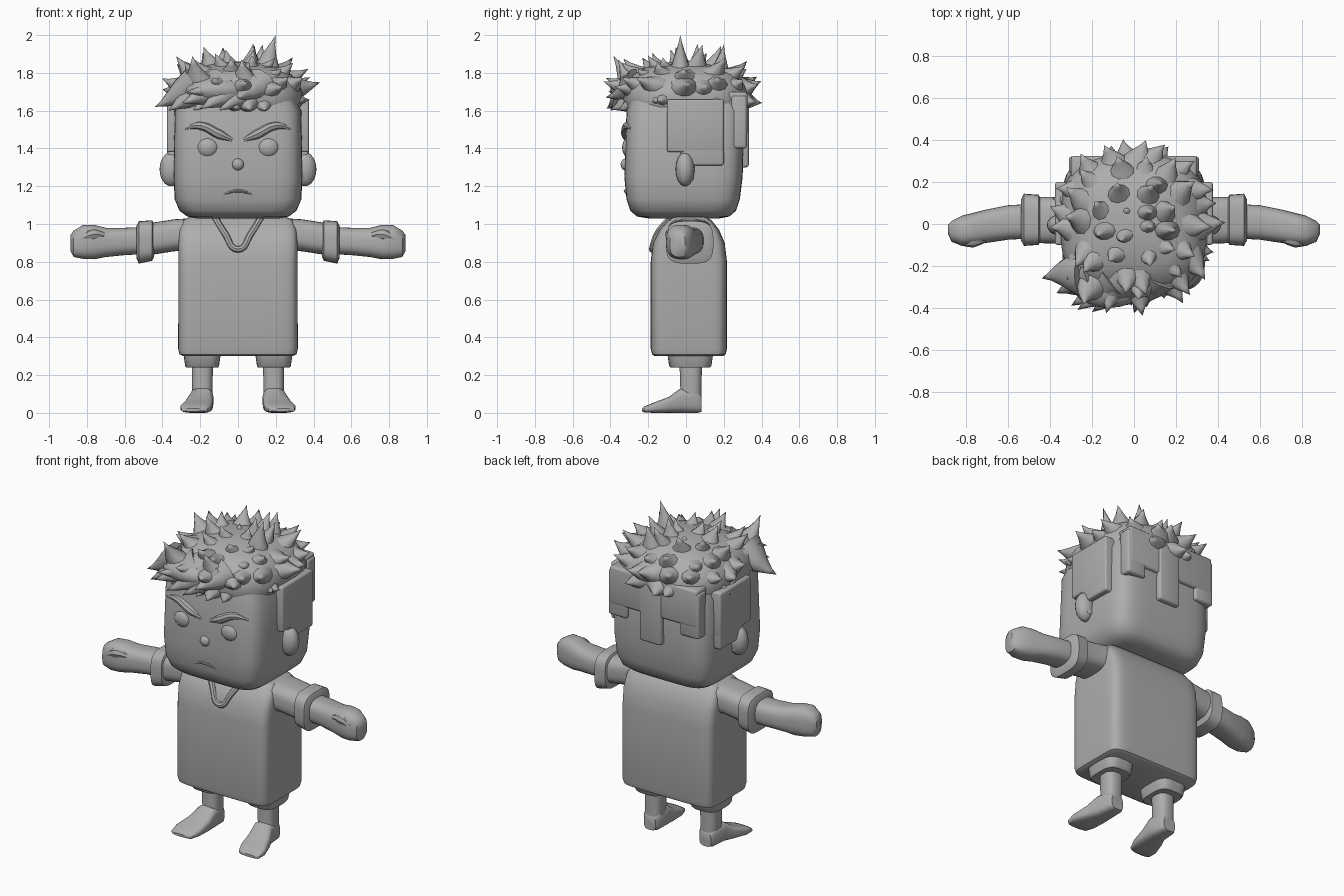
import bpy, bmesh, math, random
from mathutils import Vector

random.seed(4)
cube = bpy.data.objects.get("Cube")
if cube:
    bpy.data.objects.remove(cube, do_unlink=True)

GREY = (0.42, 0.42, 0.42, 1)
clay = bpy.data.materials.new("plain_grey")
clay.use_nodes = True
clay.diffuse_color = GREY
bsdf = clay.node_tree.nodes["Principled BSDF"]
bsdf.inputs["Base Color"].default_value = GREY
bsdf.inputs["Roughness"].default_value = 0.7


def finish(ob, angle=40):
    ob.data.materials.append(clay)
    bpy.ops.object.select_all(action='DESELECT')
    ob.select_set(True)
    bpy.context.view_layer.objects.active = ob
    bpy.ops.object.shade_smooth_by_angle(angle=math.radians(angle))
    return ob


def from_bmesh(name, bm, angle=40):
    bmesh.ops.recalc_face_normals(bm, faces=bm.faces)
    me = bpy.data.meshes.new(name)
    bm.to_mesh(me)
    bm.free()
    ob = bpy.data.objects.new(name, me)
    bpy.context.collection.objects.link(ob)
    return finish(ob, angle)


def loft(name, axis, sections, power=2.0, n=32, side=1):
    """Superellipse rings (position, u0, u1, v0, v1) along an axis, capped at both ends."""
    bm = bmesh.new()
    rings = []
    for p, u0, u1, v0, v1 in sections:
        ring = []
        for i in range(n):
            a = math.tau * (i + 0.5) / n
            c, s = math.cos(a), math.sin(a)
            u = (u0 + u1) / 2 + (u1 - u0) / 2 * math.copysign(abs(c) ** (2 / power), c)
            v = (v0 + v1) / 2 + (v1 - v0) / 2 * math.copysign(abs(s) ** (2 / power), s)
            x, y, z = {'x': (p, u, v), 'y': (u, p, v), 'z': (u, v, p)}[axis]
            ring.append(bm.verts.new((side * x, y, z)))
        rings.append(ring)
    for a, b in zip(rings, rings[1:]):
        for i in range(n):
            j = (i + 1) % n
            bm.faces.new((a[i], a[j], b[j], b[i]))
    bm.faces.new(rings[0])
    bm.faces.new(rings[-1])
    return from_bmesh(name, bm)


def ball(name, loc, radii):
    bm = bmesh.new()
    bmesh.ops.create_uvsphere(bm, u_segments=20, v_segments=12, radius=1)
    for v in bm.verts:
        v.co = Vector(loc) + Vector([c * r for c, r in zip(v.co, radii)])
    return from_bmesh(name, bm)


def box(name, a, b, bevel):
    """Rounded box between two opposite corners."""
    bm = bmesh.new()
    bmesh.ops.create_cube(bm, size=1)
    for v in bm.verts:
        v.co = [max(p, q) if c > 0 else min(p, q) for c, p, q in zip(v.co, a, b)]
    bmesh.ops.bevel(bm, geom=bm.edges[:], offset=bevel, segments=3,
                    affect='EDGES', profile=0.5)
    return from_bmesh(name, bm)


def strand(name, points, radii):
    """Round bar along a smooth path with a radius at each point."""
    cu = bpy.data.curves.new(name, 'CURVE')
    cu.dimensions = '3D'
    cu.bevel_depth = 1
    cu.bevel_resolution = 2
    cu.resolution_u = 6
    cu.use_fill_caps = True
    sp = cu.splines.new('BEZIER')
    sp.bezier_points.add(len(points) - 1)
    for bp, p, r in zip(sp.bezier_points, points, radii):
        bp.co, bp.radius = p, r
        bp.handle_left_type = bp.handle_right_type = 'AUTO'
    tmp = bpy.data.objects.new(name, cu)
    bpy.context.collection.objects.link(tmp)
    me = bpy.data.meshes.new_from_object(tmp.evaluated_get(bpy.context.evaluated_depsgraph_get()))
    bpy.data.objects.remove(tmp, do_unlink=True)
    me.materials.clear()
    ob = bpy.data.objects.new(name, me)
    bpy.context.collection.objects.link(ob)
    return finish(ob)


# Head and body
loft("head", 'z', [(1.03, -.22, .22, -.2, .18), (1.04, -.27, .27, -.26, .23),
                   (1.07, -.31, .31, -.295, .265), (1.13, -.335, .335, -.315, .285),
                   (1.25, -.342, .342, -.327, .3), (1.6, -.335, .335, -.315, .31),
                   (1.72, -.28, .28, -.28, .27)], 5.5, 64)
loft("shirt", 'z', [(.3, -.29, .29, -.165, .195), (.31, -.31, .31, -.18, .21),
                    (.34, -.317, .317, -.187, .217), (.8, -.315, .315, -.187, .217),
                    (.9, -.315, .315, -.175, .205), (.97, -.31, .31, -.14, .175),
                    (1.02, -.29, .29, -.095, .135), (1.04, -.25, .25, -.06, .1)], 8, 64)
strand("collar", [(-.12, -.085, 1.03), (-.07, -.15, .95), (0, -.178, .865),
                  (.07, -.15, .95), (.12, -.085, 1.03)], [.018] * 5)

for s, tag in ((1, "left"), (-1, "right")):
    # Arm
    loft(tag + "_sleeve", 'x', [(.26, -.1, .14, .86, 1.03), (.34, -.095, .13, .855, 1.025),
                                (.5, -.09, .13, .83, 1.0)], 3, 32, s)
    loft(tag + "_sleeve_cuff", 'x', [(.445, -.08, .12, .825, 1.0), (.455, -.1, .14, .805, 1.02),
                                     (.525, -.105, .145, .79, 1.015),
                                     (.538, -.08, .12, .82, .99)], 3.5, 32, s)
    loft(tag + "_arm", 'x', [(.5, -.07, .095, .84, .985), (.6, -.075, .09, .835, .98),
                             (.7, -.09, .07, .825, .98), (.76, -.1, .055, .813, .995),
                             (.82, -.105, .04, .815, .995), (.87, -.085, .015, .825, .965),
                             (.888, -.045, -.005, .86, .94)], 2.7, 32, s)
    strand(tag + "_thumb", [(s * .7, -.065, .935), (s * .77, -.08, .945), (s * .83, -.085, .92)],
           [.02, .032, .018])

    # Leg
    loft(tag + "_shorts_cuff", 'z', [(.24, .105, .275, -.08, .125), (.25, .1, .28, -.09, .135),
                                     (.32, .09, .29, -.1, .145)], 3.5, 32, s)
    loft(tag + "_leg", 'z', [(.03, .135, .24, -.04, .082), (.12, .135, .245, -.03, .082),
                             (.27, .132, .245, -.035, .085)], 2.6, 32, s)
    loft(tag + "_foot", 'y', [(.083, .15, .23, .005, .09), (.06, .135, .245, 0, .12),
                              (-.03, .13, .255, 0, .13), (-.09, .132, .28, 0, .085),
                              (-.17, .14, .305, 0, .055), (-.22, .16, .3, .002, .035),
                              (-.232, .19, .28, .008, .024)], 3.2, 32, s)

    # Face
    ball(tag + "_eye", (s * .16, -.3, 1.405), (.06, .038, .055))
    strand(tag + "_brow", [(s * .03, -.312, 1.445), (s * .1, -.318, 1.475),
                           (s * .2, -.312, 1.52), (s * .28, -.29, 1.505)],
           [.012, .026, .022, .008])
    ball(tag + "_ear", (s * .355, -.005, 1.29), (.06, .05, .09))

    # Hair plates beside the face and at the nape
    box(tag + "_side_hair", (s * .26, -.1, 1.38), (s * .376, .2, 1.66), .012)
    box(tag + "_side_lock", (s * .26, -.02, 1.31), (s * .375, .2, 1.5), .012)
    box(tag + "_sideburn", (s * .26, -.03, 1.23), (s * .37, .04, 1.4), .012)
    box(tag + "_back_lock", (s * .18, .24, 1.4), (s * .31, .322, 1.68), .015)
ball("nose", (0, -.318, 1.315), (.032, .028, .032))
strand("mouth", [(-.1, -.31, 1.15), (0, -.322, 1.175), (.1, -.31, 1.15)], [.004, .008, .004])
box("middle_back_lock", (-.06, .24, 1.3), (.09, .333, 1.68), .015)
box("back_hair", (-.3, .22, 1.47), (.3, .325, 1.7), .015)

# Hair cap
loft("hair_cap", 'z', [(1.62, -.335, .335, -.32, .32), (1.66, -.35, .35, -.335, .335),
                       (1.73, -.33, .33, -.325, .32), (1.79, -.285, .285, -.285, .28),
                       (1.83, -.21, .21, -.21, .21), (1.855, -.1, .1, -.1, .1),
                       (1.86, -.02, .02, -.02, .02)], 3, 48)

# Spikes: wide flared cones with slightly bent tips, gathered into one mesh
spikes = bmesh.new()


def spike(base, tip, r, flat=0.8, n=10):
    base, tip = Vector(base), Vector(tip)
    d = (tip - base).normalized()
    u = d.cross(Vector((0, 0, 1) if abs(d.z) < .9 else (0, 1, 0))).normalized()
    w = u.cross(d)
    bend = u * random.uniform(-.02, .02) + Vector((0, 0, -.012))
    rings = []
    for t, k in ((0, 1), (.3, .82), (.55, .52), (.8, .2)):
        c = base.lerp(tip, t) + bend * math.sin(t * math.pi)
        rings.append([spikes.verts.new(c + (u * math.cos(a) + w * flat * math.sin(a)) * r * k)
                      for a in (math.tau * i / n for i in range(n))])
    end = spikes.verts.new(tip)
    for i in range(n):
        j = (i + 1) % n
        for a, b in zip(rings, rings[1:]):
            spikes.faces.new((a[i], a[j], b[j], b[i]))
        spikes.faces.new((rings[-1][i], rings[-1][j], end))
    spikes.faces.new(rings[0])


# rows: count, base radius, base height, tip radius, tip height, thickness
for count, r0, z0, r1, z1, thick in ((17, .27, 1.68, .4, 1.63, .09),
                                     (18, .25, 1.72, .435, 1.75, .1),
                                     (14, .2, 1.75, .365, 1.86, .1),
                                     (8, .12, 1.77, .22, 1.92, .09),
                                     (3, .04, 1.79, .09, 1.91, .08)):
    turn = random.random()
    for i in range(count):
        a = math.tau * (i + turn + random.uniform(-.2, .2)) / count
        lift, reach = random.uniform(-.04, .03), r1 + random.uniform(-.04, .015)
        b = a + random.uniform(-.15, .15)
        spike((r0 * math.cos(a), r0 * math.sin(a), z0),
              (reach * math.cos(b), reach * math.sin(b), z1 + lift), thick)

# Tall crown spike, raised front tufts and the fringe swept across the brow
for base, tip, r in (((.16, -.03, 1.78), (.2, -.03, 2.0), .075),
                     ((.05, .05, 1.79), (.08, .06, 1.955), .075),
                     ((.1, .17, 1.76), (.13, .2, 1.95), .08),
                     ((-.18, -.28, 1.72), (-.24, -.385, 1.89), .09),
                     ((.05, -.27, 1.73), (.02, -.36, 1.87), .09)):
    spike(base, tip, r)
for bx, tx, ty, tz in ((.05, -.1, -.4, 1.6), (-.02, -.2, -.42, 1.61), (-.1, -.3, -.39, 1.64),
                       (-.18, -.37, -.33, 1.6), (-.24, -.44, -.26, 1.62), (.1, .0, -.425, 1.67),
                       (-.05, -.27, -.41, 1.7)):
    spike((bx, -.25, 1.74), (tx, ty, tz), .11)
ball("fringe", (-.12, -.3, 1.71), (.17, .1, .07))
from_bmesh("hair_spikes", spikes, 50)
